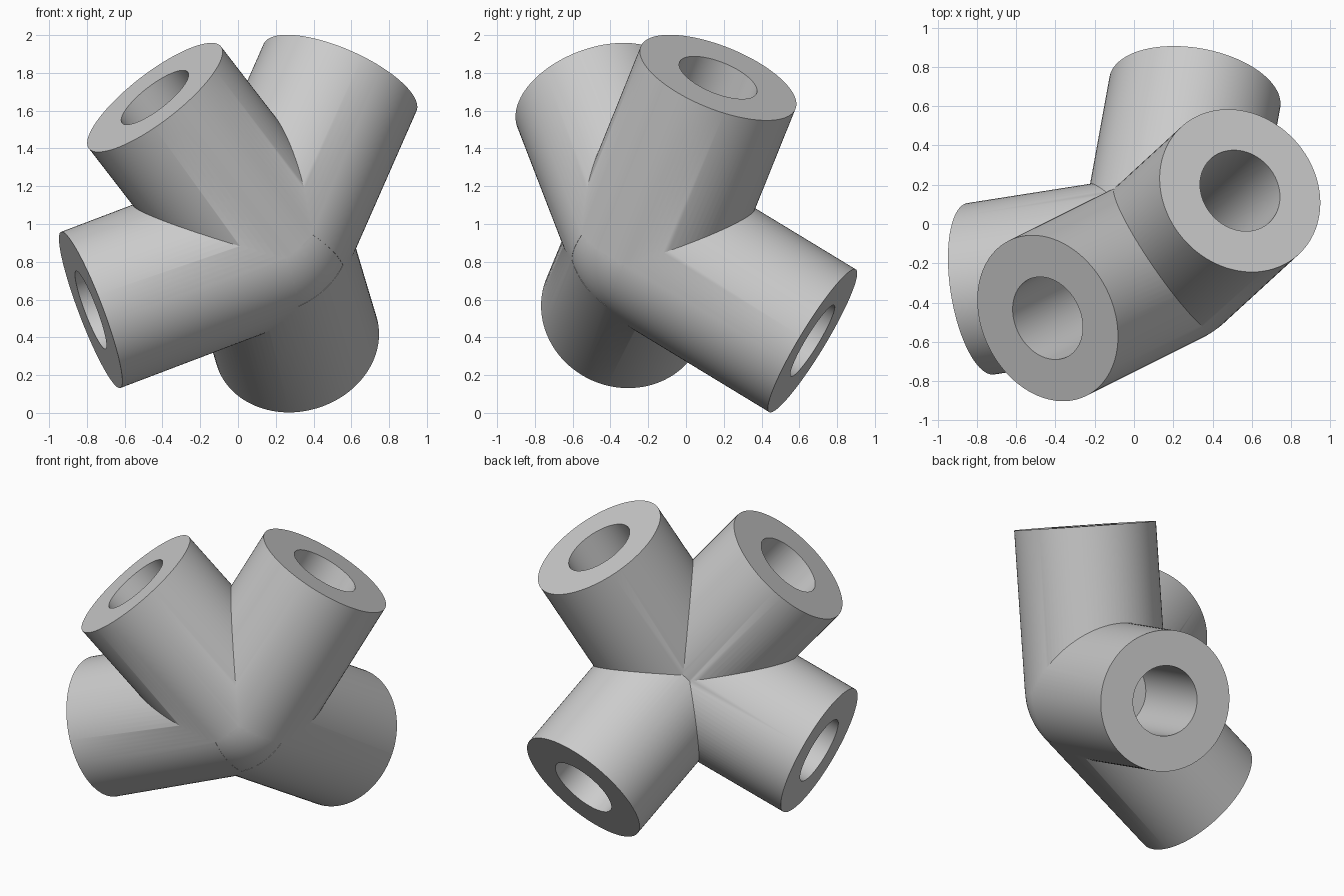
import bpy
import math
from mathutils import Vector

cube = bpy.data.objects.get("Cube")
if cube:
    bpy.data.objects.remove(cube, do_unlink=True)

HUB = Vector((0.155, -0.183, 0.90))
OUTER, BORE, DEPTH = 0.442, 0.22, 0.75
# Centre of the open end of each socket
ENDS = {
    "upper_left": Vector((0.54, 0.17, 1.775)),
    "upper_right": Vector((-0.44, -0.48, 1.67)),
    "lower_right": Vector((-0.78, -0.33, 0.545)),
    "lower_back": Vector((0.31, 0.67, 0.382)),
}

grey = bpy.data.materials.new("plain_grey")
grey.use_nodes = True
colour = (0.6, 0.6, 0.6, 1)
grey.diffuse_color = colour
grey.node_tree.nodes["Principled BSDF"].inputs["Base Color"].default_value = colour


def rod(name, start, end, radius):
    """Solid cylinder between two points."""
    axis = end - start
    bpy.ops.mesh.primitive_cylinder_add(
        vertices=96, radius=radius, depth=axis.length, location=(start + end) / 2,
        rotation=axis.to_track_quat('Z', 'Y').to_euler())
    obj = bpy.context.object
    obj.name = name
    return obj


def combine(target, tool, operation):
    """Apply a boolean and discard the tool."""
    mod = target.modifiers.new(operation, 'BOOLEAN')
    mod.operation, mod.object, mod.solver = operation, tool, 'EXACT'
    bpy.context.view_layer.objects.active = target
    bpy.ops.object.modifier_apply(modifier=mod.name)
    bpy.data.objects.remove(tool, do_unlink=True)


# Rounded hub where the four arms meet
bpy.ops.mesh.primitive_uv_sphere_add(segments=96, ring_count=48,
                                     radius=OUTER - 0.001, location=HUB)
connector = bpy.context.object
connector.name = "four_way_connector"

# Arms first, then the blind bores
for name, end in ENDS.items():
    combine(connector, rod(name + "_arm", HUB, end, OUTER), 'UNION')
for name, end in ENDS.items():
    out = (end - HUB).normalized()
    combine(connector, rod(name + "_bore", end - out * DEPTH, end + out * 0.1, BORE),
            'DIFFERENCE')

connector.data.materials.clear()
connector.data.materials.append(grey)
for face in connector.data.polygons:
    face.material_index = 0

bpy.ops.object.select_all(action='DESELECT')
connector.select_set(True)
bpy.context.view_layer.objects.active = connector
bpy.ops.object.shade_smooth_by_angle(angle=math.radians(30))
